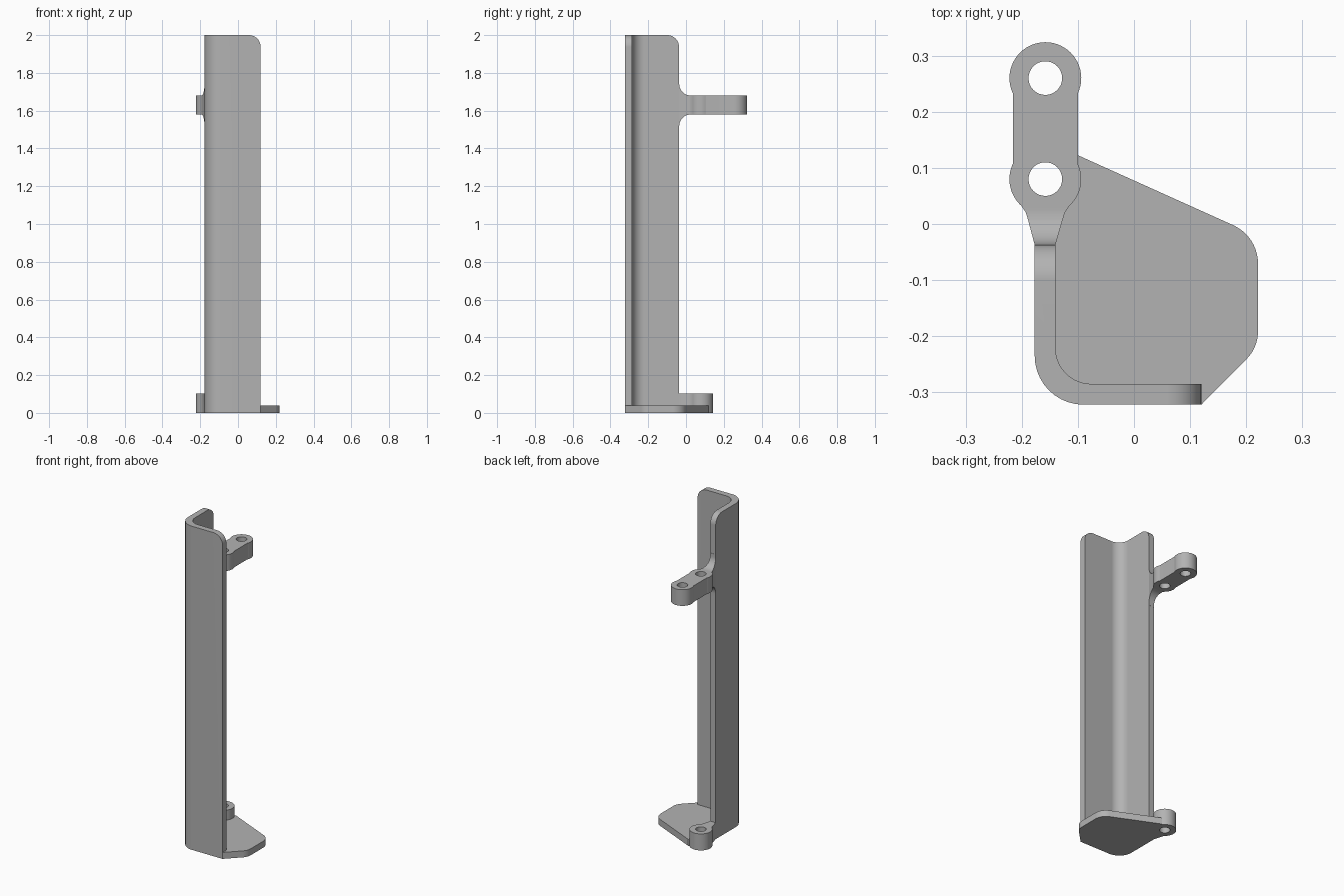
import bpy, bmesh
from math import radians, cos, sin, acos, degrees
from mathutils import Vector

if "Cube" in bpy.data.objects:
    bpy.data.objects.remove(bpy.data.objects["Cube"])

grey = bpy.data.materials.new("grey metal")
grey.use_nodes = True
COLOUR = (0.45, 0.45, 0.45, 1)
grey.diffuse_color = COLOUR
grey.node_tree.nodes["Principled BSDF"].inputs["Base Color"].default_value = COLOUR

T = 0.037                 # sheet thickness
H = 2.0                   # wall height
X0, X1 = -0.177, 0.12     # wall extent in x
Y0, Y1 = -0.322, -0.037   # wall extent in y
LUG_X, LUG_Y, ARM_Y = -0.158, 0.08, 0.26
LUG_R, BAR, HOLE_R = 0.064, 0.058, 0.03


def arc(cx, cy, r, a, b, n=16):
    """Points on an arc from angle a to b, in degrees."""
    return [(cx + r * cos(radians(a + (b - a) * i / n)),
             cy + r * sin(radians(a + (b - a) * i / n))) for i in range(n + 1)]


def rounded(corners, n=10):
    """Outline with each (x, y, radius) corner filleted."""
    out = []
    for i, (x, y, r) in enumerate(corners):
        p = Vector((x, y))
        if not r:
            out.append((x, y))
            continue
        u = (Vector(corners[i - 1][:2]) - p).normalized()
        v = (Vector(corners[(i + 1) % len(corners)][:2]) - p).normalized()
        half = u.angle(v) / 2
        c = p + (u + v).normalized() * (r / sin(half))
        reach = r * cos(half) / sin(half)
        s, e = p + u * reach - c, p + v * reach - c
        turn = s.angle_signed(e)
        for k in range(n + 1):
            a = -turn * k / n
            out.append((c.x + s.x * cos(a) - s.y * sin(a),
                        c.y + s.x * sin(a) + s.y * cos(a)))
    return out


def prism(name, outline, lo, hi, axis="z"):
    """Extrude an outline along an axis between lo and hi."""
    place = {"x": lambda a, b, d: (d, a, b),
             "y": lambda a, b, d: (a, d, b),
             "z": lambda a, b, d: (a, b, d)}[axis]
    bm = bmesh.new()
    face = bm.faces.new([bm.verts.new(place(a, b, lo)) for a, b in outline])
    ext = bmesh.ops.extrude_face_region(bm, geom=[face])
    verts = [g for g in ext["geom"] if isinstance(g, bmesh.types.BMVert)]
    bmesh.ops.translate(bm, verts=verts, vec=place(0, 0, hi - lo))
    bmesh.ops.recalc_face_normals(bm, faces=bm.faces)
    mesh = bpy.data.meshes.new(name)
    bm.to_mesh(mesh)
    bm.free()
    mesh.materials.append(grey)
    ob = bpy.data.objects.new(name, mesh)
    bpy.context.collection.objects.link(ob)
    return ob


def combine(target, tool, operation):
    """Apply a boolean and discard the tool."""
    mod = target.modifiers.new(operation, "BOOLEAN")
    mod.operation, mod.object, mod.solver = operation, tool, "EXACT"
    bpy.ops.object.select_all(action="DESELECT")
    bpy.context.view_layer.objects.active = target
    target.select_set(True)
    bpy.ops.object.modifier_apply(modifier=mod.name)
    bpy.data.objects.remove(tool)


# Angle-section wall with rounded upper free corners
wall = prism("bracket_body", rounded([
    (X0, Y1, 0), (X0, Y0, 0.087), (X1, Y0, 0), (X1, Y0 + T, 0),
    (X0 + T, Y0 + T, 0.064), (X0 + T, Y1, 0)]), 0, H)
for axis, edge in (("y", X1), ("x", Y1)):
    trim = rounded([(-1, -1, 0), (edge, -1, 0), (edge, H, 0.062), (-1, H, 0)])
    combine(wall, prism("corner_trim", trim, -1, 1, axis), "INTERSECT")

# Foot plate filling the angle
plate = prism("foot_plate", rounded([
    (X0, Y1, 0), (X0, Y0, 0.087), (X1, Y0, 0), (0.221, -0.22, 0.07),
    (0.221, -0.022, 0.075), (-0.101, 0.123, 0), (LUG_X, LUG_Y, 0)]), 0, 0.04)
combine(wall, plate, "UNION")

# Flared neck shared by the lower lug and the upper arm
neck = [(X0, Y1), (-0.189, 0.008), (-0.193, 0.021)]
neck_other = [(2 * LUG_X - x, y) for x, y in reversed(neck)]
neck_other[-1] = (X0 + T, Y1)
waist = degrees(acos(BAR / LUG_R))

# Lower lug
lug = prism("lower_lug", neck_other + neck + arc(LUG_X, LUG_Y, LUG_R, 228, -48, 40), 0, 0.102)
combine(wall, lug, "UNION")

# Upper two-hole arm, blended into the wall edge above and below
arm = prism("upper_arm", neck_other + neck
            + arc(LUG_X, LUG_Y, LUG_R, 228, 180 - waist)
            + arc(LUG_X, ARM_Y, LUG_R, 180 + waist, -waist, 36)
            + arc(LUG_X, LUG_Y, LUG_R, waist, -48), 1.5, 1.76)
side = rounded([(Y1, 1.5, 0), (Y1 + 0.001, 1.5, 0), (Y1 + 0.001, 1.58, 0.062),
                (0.5, 1.58, 0), (0.5, 1.68, 0), (Y1 + 0.001, 1.68, 0.062),
                (Y1 + 0.001, 1.76, 0), (Y1, 1.76, 0)])
combine(arm, prism("arm_side_profile", side, -1, 1, "x"), "INTERSECT")

# Bolt holes
for target, y, lo, hi in ((wall, LUG_Y, -0.1, 0.2), (arm, LUG_Y, 1.4, 1.8), (arm, ARM_Y, 1.4, 1.8)):
    hole = arc(LUG_X, y, HOLE_R, 0, 360, 32)[:-1]
    combine(target, prism("bolt_hole", hole, lo, hi), "DIFFERENCE")

# Smooth the curved faces, keep flat faces flat
for ob in (wall, arm):
    bpy.ops.object.select_all(action="DESELECT")
    bpy.context.view_layer.objects.active = ob
    ob.select_set(True)
    bpy.ops.object.shade_smooth_by_angle(angle=radians(25))
    weighted = ob.modifiers.new("flat_faces", "WEIGHTED_NORMAL")
    weighted.keep_sharp = True
